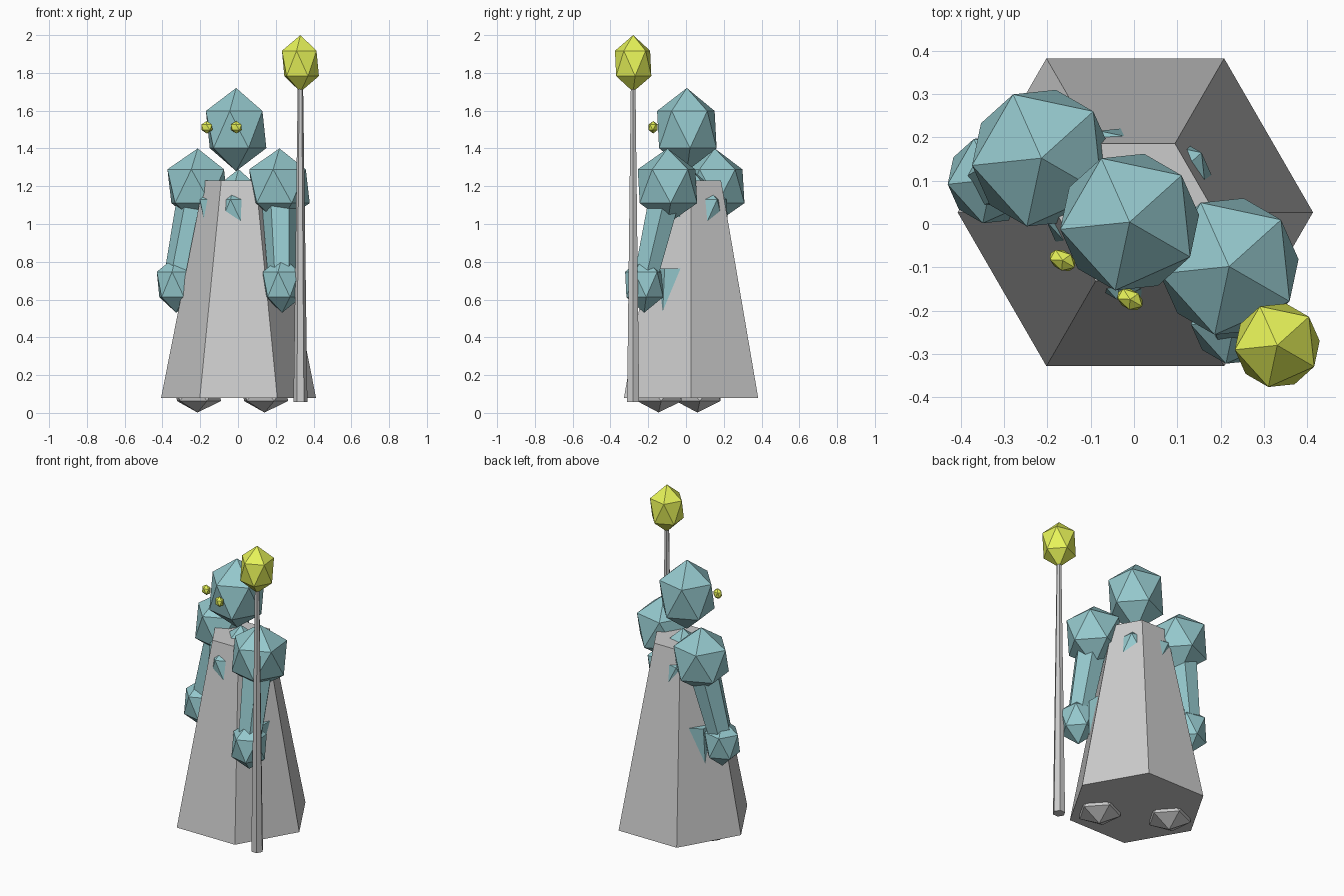
import bpy, bmesh
from math import radians
from mathutils import Matrix, Vector

if "Cube" in bpy.data.objects:
    bpy.data.objects.remove(bpy.data.objects["Cube"])

# The whole figure is turned 30 degrees about its own axis
TURN = Matrix.Translation((0.003, 0.027, 0)) @ Matrix.Rotation(radians(-30), 4, 'Z')


def material(name, rgb):
    m = bpy.data.materials.new(name)
    m.diffuse_color = (*rgb, 1)
    m.use_nodes = True
    m.node_tree.nodes["Principled BSDF"].inputs["Base Color"].default_value = m.diffuse_color
    return m


TEAL = material("teal", (0.30, 0.58, 0.61))
YELLOW = material("yellow", (0.80, 0.90, 0.10))


def finish(name, bm, mat):
    bm.transform(TURN)
    me = bpy.data.meshes.new(name)
    bm.to_mesh(me)
    bm.free()
    if mat:
        me.materials.append(mat)
    ob = bpy.data.objects.new(name, me)
    bpy.context.collection.objects.link(ob)
    return ob


def gem(name, loc, radii, mat=None):
    """20-sided ball with its own radius on each axis."""
    bm = bmesh.new()
    bmesh.ops.create_icosphere(bm, subdivisions=1, radius=1)
    bm.transform(Matrix.Translation(loc) @ Matrix.Diagonal((*radii, 1)))
    return finish(name, bm, mat)


def limb(name, low, r_low, high, r_high, mat=None, spin=0):
    """Six-sided tapered prism between two points, with level ends."""
    low, high = Vector(low), Vector(high)
    bm = bmesh.new()
    bmesh.ops.create_cone(bm, cap_ends=True, segments=6,
                          radius1=r_low, radius2=r_high, depth=1)
    bm.transform(Matrix.Rotation(radians(30 + spin), 4, 'Z'))
    # make a corner point along y when spin is 0
    first = max(bm.verts, key=lambda v: v.co.y).co
    if abs(first.x) > 0.001:
        bm.transform(Matrix.Rotation(radians(30), 4, 'Z'))
    if spin:
        bm.transform(Matrix.Rotation(radians(spin), 4, 'Z'))
    for v in bm.verts:
        p = low if v.co.z < 0 else high
        v.co = Vector((v.co.x + p.x, v.co.y + p.y, p.z))
    return finish(name, bm, mat)


# Robe, body and head
limb("robe", (0, 0, 0.08), 0.41, (0, 0, 1.23), 0.183)
gem("torso", (0, 0, 1.0), (0.23, 0.23, 0.29), TEAL)
gem("head", (0, -0.026, 1.5), (0.18, 0.18, 0.22), TEAL)

# Paired parts
for side, s in (("left", -1), ("right", 1)):
    gem(side + "_eye", (s * 0.09, -0.18, 1.512), (0.036, 0.025, 0.033), YELLOW)
    gem(side + "_shoulder", (s * 0.25, 0, 1.2), (0.18, 0.18, 0.2), TEAL)
    limb(side + "_arm", (s * 0.324, -0.10, 0.68), 0.072,
         (s * 0.25, 0, 1.2), 0.1, TEAL)
    gem(side + "_hand", (s * 0.324, -0.10, 0.68), (0.115, 0.115, 0.15), TEAL)
    limb(side + "_leg", (s * 0.2, -0.04, 0.1), 0.07,
         (s * 0.18, 0, 0.765), 0.1, TEAL, spin=30)
    gem(side + "_foot", (s * 0.205, -0.08, 0.112), (0.14, 0.14, 0.11))

# Staff with glowing tip
limb("staff", (0.437, -0.102, 0.058), 0.037, (0.437, -0.102, 1.75), 0.014)
gem("staff_orb", (0.437, -0.102, 1.85), (0.11, 0.11, 0.15), YELLOW)
